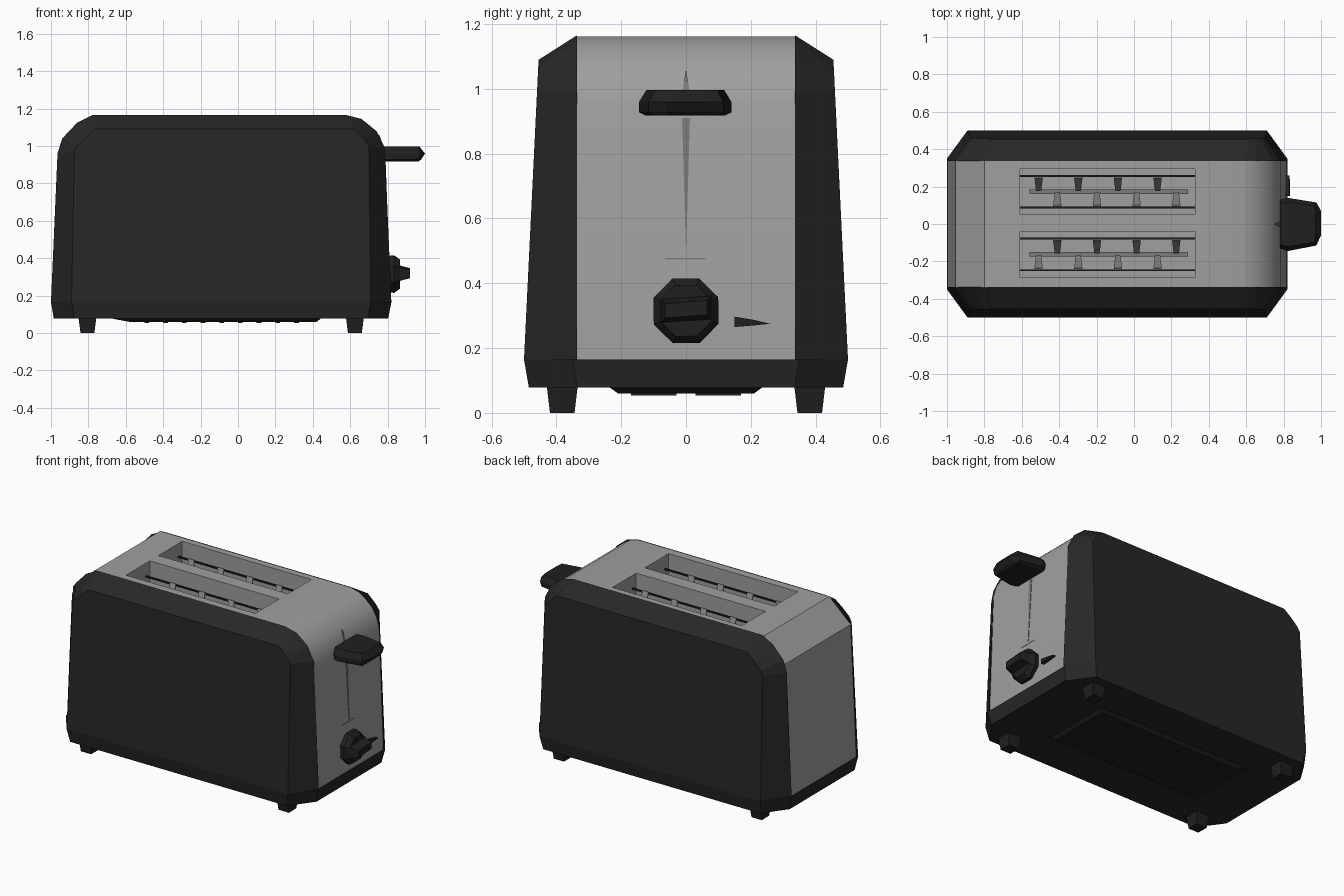
import bpy, bmesh
from math import cos, sin, pi, radians

cube = bpy.data.objects.get("Cube")
if cube:
    bpy.data.objects.remove(cube, do_unlink=True)


def material(name, value):
    m = bpy.data.materials.new(name)
    m.use_nodes = True
    colour = (value, value, value, 1)
    m.diffuse_color = colour
    m.node_tree.nodes["Principled BSDF"].inputs["Base Color"].default_value = colour
    return m


STEEL = material("brushed steel", 0.35)
DARK = material("charcoal plastic", 0.02)
BLACK = material("black plastic", 0.014)
SHADE = material("shaded steel", 0.2)


def finish(name, bm, mat, smooth=False, flip=False):
    bmesh.ops.recalc_face_normals(bm, faces=bm.faces)
    if flip:
        bmesh.ops.reverse_faces(bm, faces=bm.faces)
    mesh = bpy.data.meshes.new(name)
    bm.to_mesh(mesh)
    bm.free()
    mesh.materials.append(mat)
    ob = bpy.data.objects.new(name, mesh)
    bpy.context.collection.objects.link(ob)
    if smooth:
        bpy.ops.object.select_all(action='DESELECT')
        ob.select_set(True)
        bpy.context.view_layer.objects.active = ob
        bpy.ops.object.shade_smooth_by_angle(angle=radians(32))
    return ob


def loft(name, rings, mat, cap_end=True, flip=False):
    """Skin a list of equal point rings and close the ends."""
    bm = bmesh.new()
    loops = [[bm.verts.new(p) for p in ring] for ring in rings]
    n = len(loops[0])
    for a, b in zip(loops, loops[1:]):
        for i in range(n):
            j = (i + 1) % n
            bm.faces.new((a[i], a[j], b[j], b[i]))
    bm.faces.new(loops[0])
    if cap_end:
        bm.faces.new(loops[-1])
    return finish(name, bm, mat, flip=flip)


def rect(x0, x1, y0, y1, z):
    return [(x0, y0, z), (x1, y0, z), (x1, y1, z), (x0, y1, z)]


def box(name, x0, x1, y0, y1, z0, z1, mat):
    return loft(name, [rect(x0, x1, y0, y1, z0), rect(x0, x1, y0, y1, z1)], mat)


SIDES = (("front", -1), ("back", 1))
SLOT_X = (-0.61, 0.325)

# Steel shell: a strip over the left end, top and rounded right end, with two slot openings
shell = [(-0.995, 0.16), (-0.955, 1.02), (-0.80, 1.162), (SLOT_X[0], 1.162),
         (SLOT_X[1], 1.162), (0.58, 1.162), (0.635, 1.148), (0.69, 1.113),
         (0.733, 1.073), (0.765, 1.02), (0.785, 0.95), (0.815, 0.16)]
columns = [-0.34, -0.285, -0.04, 0.05, 0.295, 0.34]
bm = bmesh.new()
grid = [[bm.verts.new((x, y, z)) for y in columns] for x, z in shell]
for i in range(len(shell) - 1):
    for j in range(len(columns) - 1):
        if i == 3 and j in (1, 3):
            continue
        bm.faces.new((grid[i][j], grid[i][j + 1], grid[i + 1][j + 1], grid[i + 1][j]))
finish("steel_shell", bm, STEEL, smooth=True)

# Dark side panels, bevelled in to a flat outer face
outer = [(-1, 0.165), (-0.965, 0.96), (-0.94, 1.04), (-0.86, 1.125), (-0.78, 1.165),
         (0.58, 1.165), (0.66, 1.145), (0.74, 1.08), (0.785, 0.99), (0.82, 0.165)]
inner = [(-0.89, 0.165), (-0.875, 0.97), (-0.86, 1.0), (-0.81, 1.05), (-0.76, 1.09),
         (0.62, 1.09), (0.645, 1.065), (0.675, 1.035), (0.70, 1.0), (0.71, 0.165)]
for label, s in SIDES:
    loft(label + "_side_panel", [
        [(x, s * 0.337, z) for x, z in outer],
        [(x, s * (0.5 - 0.0486 * (z - 0.165)), z) for x, z in inner]], DARK)


# Base skirt with cut corners
def skirt_ring(x0, x1, y, z):
    cx, cy = 0.11, 0.15
    return [(x0, -y + cy, z), (x0 + cx, -y, z), (x1 - cx, -y, z), (x1, -y + cy, z),
            (x1, y - cy, z), (x1 - cx, y, z), (x0 + cx, y, z), (x0, y - cy, z)]


loft("base_skirt", [skirt_ring(-0.985, 0.803, 0.485, 0.078),
                    skirt_ring(-1, 0.82, 0.5, 0.165)], DARK)

# Bread slots: wells, rails and slanted guide tabs
for label, s in SIDES:
    y0, y1 = (0.05, 0.295) if s > 0 else (-0.285, -0.04)
    mid = (y0 + y1) / 2
    loft(label + "_slot_well", [rect(*SLOT_X, y0, y1, 0.45),
                                rect(*SLOT_X, y0, y1, 1.162)],
         STEEL, cap_end=False, flip=True)
    for k in (-1, 1):
        yr = mid + k * 0.085
        box(label + "_slot_rail", *SLOT_X, yr - 0.005, yr + 0.005, 1.07, 1.08, BLACK)
    box(label + "_slot_bar", -0.56, 0.29, mid - 0.012, mid + 0.012, 0.5, 0.52, SHADE)
    for k in (-1, 1):
        start = -0.51 if k == s else -0.41
        for i in range(4):
            x = start + 0.212 * i
            top, low = mid + k * 0.075, mid + k * 0.008
            loft(label + "_guide_tab", [
                rect(x - 0.014, x + 0.014, low - 0.003, low + 0.003, 0.55),
                rect(x - 0.022, x + 0.022, top - 0.003, top + 0.003, 1.09)], STEEL)

# Lever: a flat paddle with bevelled rim
paddle = [(0.78, -0.13), (0.82, -0.145), (0.965, -0.115), (0.99, -0.06),
          (0.99, 0.07), (0.965, 0.115), (0.82, 0.14), (0.78, 0.13)]


def paddle_ring(scale, tip, z):
    return [(min(x, tip), y * scale, z) for x, y in paddle]


loft("lever", [paddle_ring(0.86, 0.965, 0.918), paddle_ring(1, 0.98, 0.928),
               [(x + 0.01 * (x > 0.9), y, 0.96) for x, y in paddle],
               paddle_ring(0.84, 0.97, 0.997)], BLACK)


# Lever track: a thin tapered plate on the right end
def end_x(z):
    if z > 0.95:
        return 0.785 - 0.29 * (z - 0.95)
    return 0.785 + 0.038 * (0.95 - z)


def end_plate(name, points, depth, mat):
    loft(name, [[(end_x(z) + d, y, z) for y, z in points] for d in (-0.004, depth)], mat)


end_plate("lever_track", [(0, 0.49), (0.012, 0.91), (-0.012, 0.91)], 0.003, SHADE)
end_plate("lever_track_top", [(-0.018, 0.95), (0.018, 0.95), (0, 1.06)], 0.004, SHADE)
end_plate("track_stop", [(-0.065, 0.474), (0.06, 0.474), (0.06, 0.478), (-0.065, 0.478)],
          0.002, SHADE)
end_plate("indicator", [(0.15, 0.265), (0.21, 0.27), (0.26, 0.275), (0.21, 0.287),
                        (0.15, 0.297)], 0.022, BLACK)

# Browning knob: faceted dial with a grip ridge
def dial(x, r):
    return [(x, r * cos(i * pi / 4 + 0.4), 0.315 + r * sin(i * pi / 4 + 0.4))
            for i in range(8)]


loft("knob_dial", [dial(0.80, 0.105), dial(0.835, 0.108), dial(0.865, 0.085)], BLACK)
loft("knob_grip", [[(x, -w, 0.315 - h), (x, w, 0.325 - h), (x, w, 0.325 + h),
                    (x, -w, 0.315 + h)]
                   for x, w, h in ((0.85, 0.08, 0.04), (0.92, 0.065, 0.022))], BLACK)

# Feet
for end, x in (("left", 0.625), ("right", -0.805)):
    for label, s in SIDES:
        y = s * 0.382
        loft(f"{label}_{end}_foot", [rect(x - 0.037, x + 0.037, y - 0.038, y + 0.038, 0),
                                     rect(x - 0.048, x + 0.048, y - 0.048, y + 0.048, 0.085)],
             BLACK)

# Crumb tray with vent ribs underneath
loft("crumb_tray", [rect(-0.58, 0.42, -0.21, 0.21, 0.06),
                    rect(-0.70, 0.45, -0.24, 0.24, 0.082)], BLACK)
for i in range(9):
    x = -0.5 + 0.1 * i
    for s in (-1, 1):
        box("vent_rib", x, x + 0.025, s * 0.1 - 0.07, s * 0.1 + 0.07, 0.054, 0.062, DARK)
